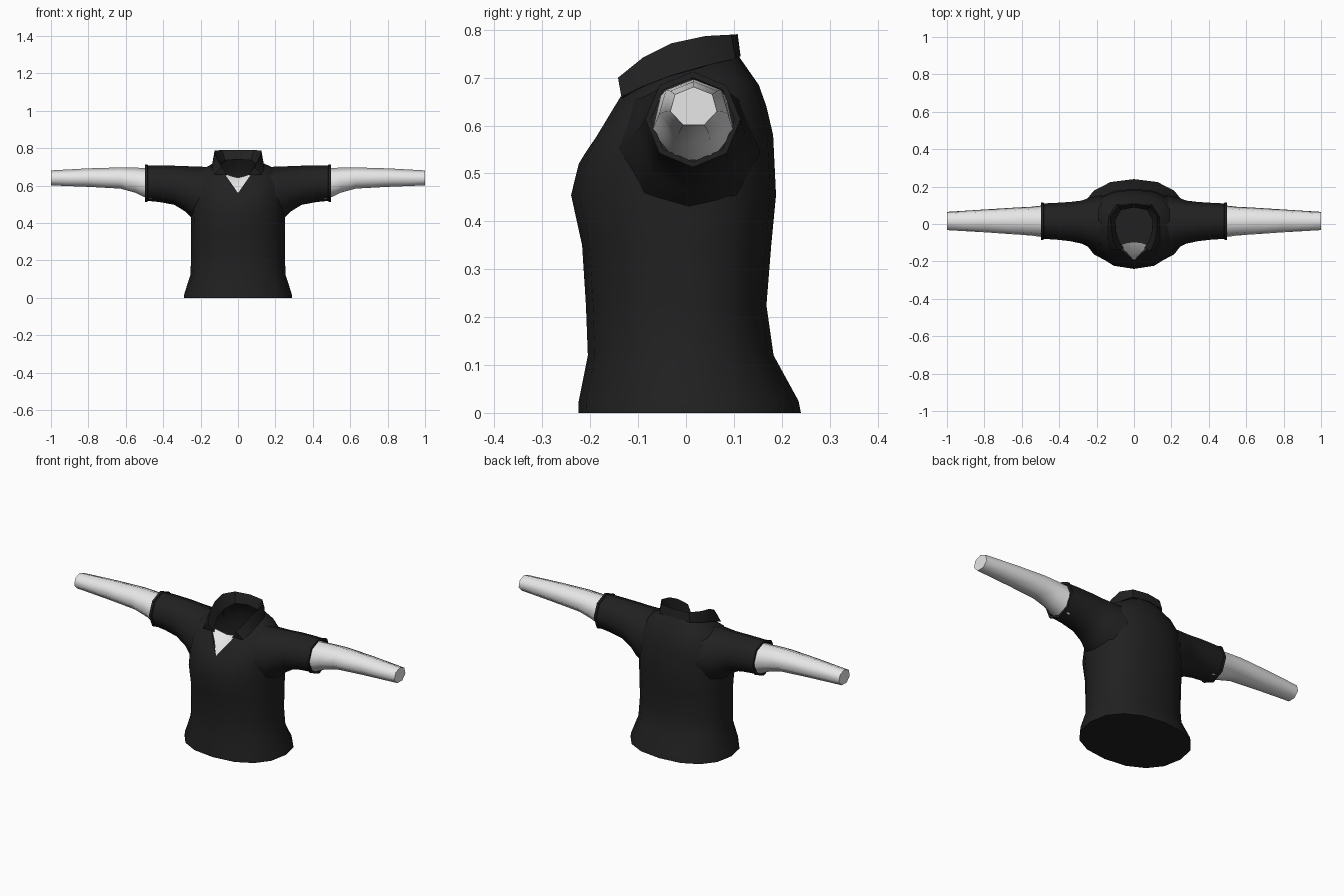
import bpy, bmesh, math


def material(name, value):
    m = bpy.data.materials.new(name)
    m.diffuse_color = (value, value, value, 1)
    return m


BLACK = material("black cloth", 0.015)
WHITE = material("light grey cloth", 0.8)


def loft(name, rings, mat, closed=True, cap_start=False, cap_end=False, angle=50):
    """Skin a list of equal-length point rings."""
    bm = bmesh.new()
    rows = [[bm.verts.new(p) for p in ring] for ring in rings]
    n = len(rows[0])
    for a, b in zip(rows, rows[1:]):
        for i in range(n if closed else n - 1):
            j = (i + 1) % n
            bm.faces.new((a[i], a[j], b[j], b[i]))
    if cap_start:
        bm.faces.new(rows[0])
    if cap_end:
        bm.faces.new(rows[-1])
    bmesh.ops.recalc_face_normals(bm, faces=bm.faces)
    mesh = bpy.data.meshes.new(name)
    bm.to_mesh(mesh)
    bm.free()
    ob = bpy.data.objects.new(name, mesh)
    bpy.context.collection.objects.link(ob)
    mesh.materials.append(mat)
    bpy.ops.object.select_all(action='DESELECT')
    ob.select_set(True)
    bpy.context.view_layer.objects.active = ob
    bpy.ops.object.shade_smooth_by_angle(angle=math.radians(angle))
    return ob


def mirror_x(half):
    """Half outline from front centre to back centre -> full ring."""
    return half + [(-x, y, z) for x, y, z in half[-2:0:-1]]


def body_ring(hx, yf, yb, zf, zs=None, zb=None):
    zs = zf if zs is None else zs
    zb = zf if zb is None else zb
    half = []
    for i in range(9):
        a = math.pi * i / 8
        s, c = math.sin(a), math.cos(a)
        x = hx * abs(s) ** 0.88 if 0 < i < 8 else 0
        k = abs(c) ** 0.88
        y = 0.01 + ((yf if c > 0 else yb) - 0.01) * k
        z = zs + ((zf if c > 0 else zb) - zs) * c * c
        half.append((x, y, z))
    return mirror_x(half)


# Torso: waist, chest, shoulders, then the V-shaped neck edge
torso = [body_ring(*r) for r in (
    (0.29, -0.225, 0.24, 0), (0.286, -0.224, 0.235, 0.025),
    (0.255, -0.205, 0.183, 0.12), (0.25, -0.209, 0.168, 0.225),
    (0.25, -0.217, 0.178, 0.35), (0.252, -0.24, 0.188, 0.455),
    (0.25, -0.224, 0.182, 0.52, 0.54, 0.58),
    (0.24, -0.212, 0.168, 0.54, 0.62, 0.64),
    (0.19, -0.204, 0.152, 0.552, 0.695, 0.685))]
torso.append(mirror_x([
    (0, -0.195, 0.56), (0.035, -0.165, 0.61), (0.07, -0.137, 0.66),
    (0.115, -0.08, 0.69), (0.127, -0.02, 0.71), (0.122, 0.04, 0.725),
    (0.09, 0.09, 0.738), (0.05, 0.107, 0.743), (0, 0.11, 0.745)]))
loft("torso", torso, BLACK, cap_start=True)


def arm_ring(x, y0, y1, z0, z1, n):
    cy, cz = (y0 + y1) / 2, (z0 + z1) / 2
    return [(x, cy + (y1 - y0) / 2 * math.sin(math.tau * i / n),
             cz + (z1 - z0) / 2 * math.cos(math.tau * i / n)) for i in range(n)]


# Short black sleeves with a thin cuff, and light under-sleeves
sleeve = [(0.17, -0.15, 0.155, 0.39, 0.70), (0.24, -0.125, 0.14, 0.42, 0.702),
          (0.28, -0.105, 0.125, 0.46, 0.704), (0.34, -0.092, 0.118, 0.497, 0.706),
          (0.42, -0.083, 0.113, 0.512, 0.708), (0.482, -0.08, 0.11, 0.518, 0.708),
          (0.484, -0.085, 0.114, 0.513, 0.713), (0.497, -0.085, 0.114, 0.513, 0.713),
          (0.497, -0.073, 0.102, 0.525, 0.70), (0.46, -0.073, 0.102, 0.525, 0.70)]
under = [(0.46, -0.073, 0.103, 0.52, 0.694), (0.5, -0.071, 0.1, 0.53, 0.694),
         (0.55, -0.064, 0.094, 0.555, 0.696), (0.63, -0.058, 0.09, 0.578, 0.697),
         (0.8, -0.046, 0.079, 0.588, 0.692), (1.0, -0.034, 0.066, 0.597, 0.681)]
for side, label in ((1, "right"), (-1, "left")):
    loft(label + "_sleeve", [arm_ring(side * r[0], *r[1:], 8) for r in sleeve], BLACK)
    loft(label + "_under_sleeve", [arm_ring(side * r[0], *r[1:], 7) for r in under],
         WHITE, cap_end=True, angle=60)

# Folded collar: inner stand, top edge, outer fall ending in open wings
inner = [(0.055, -0.13, 0.655), (0.08, -0.09, 0.68), (0.095, -0.04, 0.70),
         (0.1, 0.02, 0.715), (0.07, 0.075, 0.735), (0, 0.088, 0.74)]
top = [(0.088, -0.142, 0.70), (0.112, -0.09, 0.742), (0.123, -0.03, 0.772),
       (0.125, 0.04, 0.787), (0.085, 0.095, 0.79), (0, 0.108, 0.791)]
outer = [(0.125, -0.135, 0.66), (0.138, -0.09, 0.682), (0.14, -0.03, 0.705),
         (0.136, 0.04, 0.725), (0.095, 0.103, 0.74), (0, 0.114, 0.745)]


def across(half):
    return half + [(-x, y, z) for x, y, z in half[-2::-1]]


collar_rows = [across(h) for h in (inner, top, outer)]
loft("collar", [list(p) for p in zip(*collar_rows)], BLACK, cap_start=True, cap_end=True, angle=40)

# Light undershirt showing in the V opening
loft("undershirt_panel", [
    [(-0.085, -0.115, 0.672), (-0.04, -0.10, 0.652), (0, -0.095, 0.642),
     (0.04, -0.10, 0.652), (0.085, -0.115, 0.672)],
    [(-0.04, -0.152, 0.61), (-0.02, -0.158, 0.605), (0, -0.16, 0.603),
     (0.02, -0.158, 0.605), (0.04, -0.152, 0.61)],
    [(-0.006, -0.19, 0.556), (-0.003, -0.191, 0.556), (0, -0.192, 0.556),
     (0.003, -0.191, 0.556), (0.006, -0.19, 0.556)]], WHITE, closed=False)
